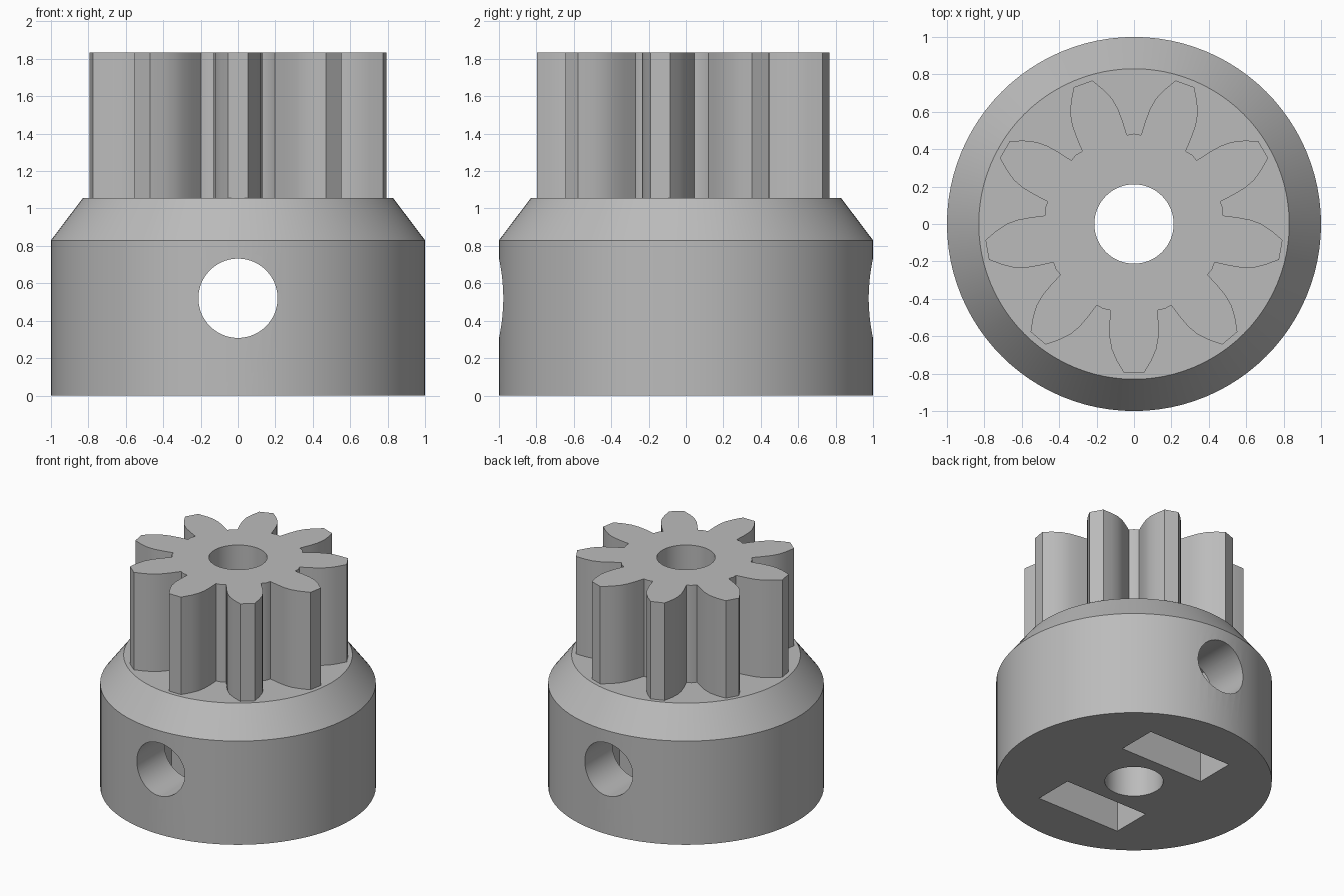
import bpy, bmesh, math
from mathutils import Matrix, Vector

cube = bpy.data.objects.get("Cube")
if cube:
    bpy.data.objects.remove(cube, do_unlink=True)

TEETH = 9
SEGMENTS = 96
BORE = 0.212
SHOULDER_Z, BASE_TOP, GEAR_TOP = 0.83, 1.055, 1.835
HOLE_Z = 0.52

grey = bpy.data.materials.new("plain grey")
grey.use_nodes = True
grey.diffuse_color = (0.5, 0.5, 0.5, 1)
grey.node_tree.nodes["Principled BSDF"].inputs["Base Color"].default_value = (0.5, 0.5, 0.5, 1)


def make_object(name, bm):
    bmesh.ops.recalc_face_normals(bm, faces=bm.faces)
    mesh = bpy.data.meshes.new(name)
    bm.to_mesh(mesh)
    bm.free()
    mesh.materials.append(grey)
    obj = bpy.data.objects.new(name, mesh)
    bpy.context.collection.objects.link(obj)
    return obj


def extrude_outline(name, points, z0, z1):
    bm = bmesh.new()
    face = bm.faces.new([bm.verts.new((x, y, z0)) for x, y in points])
    result = bmesh.ops.extrude_face_region(bm, geom=[face])
    top = [v for v in result["geom"] if isinstance(v, bmesh.types.BMVert)]
    bmesh.ops.translate(bm, verts=top, vec=(0, 0, z1 - z0))
    return make_object(name, bm)


def cylinder(name, radius, length, matrix):
    bm = bmesh.new()
    bmesh.ops.create_cone(bm, cap_ends=True, segments=SEGMENTS, radius1=radius,
                          radius2=radius, depth=length, matrix=matrix)
    return make_object(name, bm)


def box(name, low, high):
    bm = bmesh.new()
    low, high = Vector(low), Vector(high)
    bmesh.ops.create_cube(bm, size=1, matrix=Matrix.Translation((low + high) / 2)
                          @ Matrix.Diagonal((high - low).to_4d()))
    return make_object(name, bm)


def cut(obj, cutter):
    mod = obj.modifiers.new("cut", "BOOLEAN")
    mod.operation = "DIFFERENCE"
    mod.solver = "EXACT"
    mod.object = cutter
    bpy.context.view_layer.objects.active = obj
    bpy.ops.object.modifier_apply(modifier=mod.name)


# Round base with a sloped shoulder
bm = bmesh.new()
rings = []
for radius, z in ((1, 0), (1, SHOULDER_Z), (0.83, BASE_TOP)):
    rings.append([bm.verts.new((radius * math.cos(a), radius * math.sin(a), z))
                  for a in (math.tau * i / SEGMENTS for i in range(SEGMENTS))])
for lower, upper in zip(rings, rings[1:]):
    for i in range(SEGMENTS):
        j = (i + 1) % SEGMENTS
        bm.faces.new((lower[i], lower[j], upper[j], upper[i]))
bm.faces.new(rings[0])
bm.faces.new(rings[-1])
base = make_object("hub_base", bm)

# Gear: half a tooth as (half width, distance out), mirrored and repeated
flank = [(0.127, 0.46), (0.131, 0.54), (0.130, 0.61), (0.119, 0.67), (0.093, 0.73), (0.053, 0.797)]
tooth = [(r, -w) for w, r in flank] + [(r, w) for w, r in reversed(flank)]
half_pitch = math.pi / TEETH
tooth.append((0.483 * math.cos(half_pitch), 0.483 * math.sin(half_pitch)))
outline = []
for k in range(TEETH):
    turn = Matrix.Rotation(-math.pi / 2 + 2 * half_pitch * k, 2)
    outline += [turn @ Vector(p) for p in tooth]
gear = extrude_outline("gear_teeth", outline, BASE_TOP, GEAR_TOP)

# Cutters: shaft bore, cross hole and two nut slots
bore = cylinder("bore_cutter", BORE, 5, Matrix.Identity(4))
cross = cylinder("cross_hole_cutter", BORE, 3,
                 Matrix.Translation((0, 0, HOLE_Z)) @ Matrix.Rotation(math.pi / 2, 4, "X"))
slots = [box("nut_slot_cutter", (-0.37, min(a, b), -0.2), (0.37, max(a, b), 0.9))
         for a, b in ((0.31, 0.63), (-0.31, -0.63))]

cut(gear, bore)
for cutter in [bore, cross] + slots:
    cut(base, cutter)
for cutter in [bore, cross] + slots:
    bpy.data.objects.remove(cutter, do_unlink=True)

# Smooth curved walls, crisp edges
for obj in (base, gear):
    bpy.ops.object.select_all(action="DESELECT")
    obj.select_set(True)
    bpy.context.view_layer.objects.active = obj
    bpy.ops.object.shade_smooth_by_angle(angle=math.radians(30))
